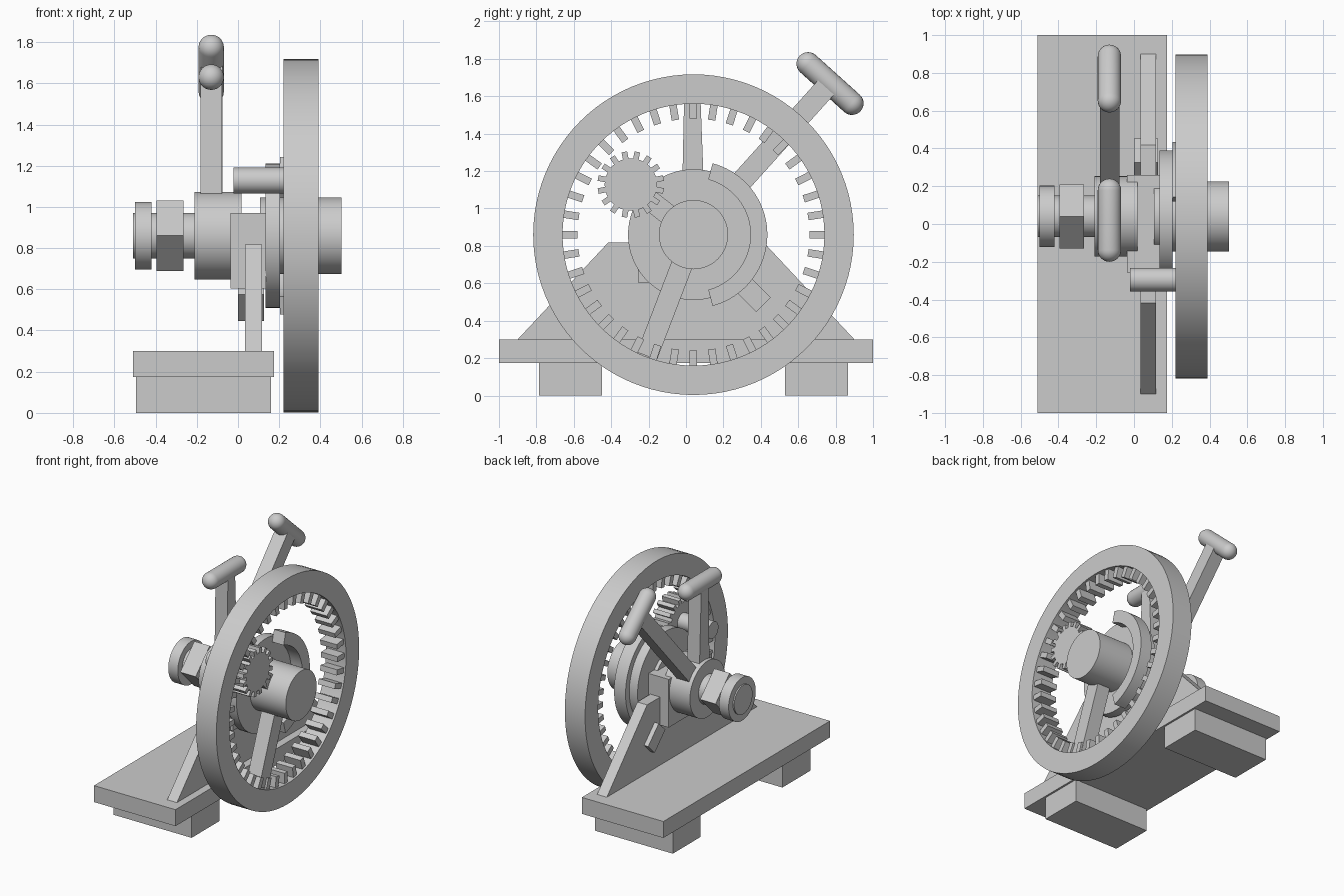
import bpy, bmesh
from math import cos, sin, pi, radians
from mathutils import Matrix, Vector

if "Cube" in bpy.data.objects:
    bpy.data.objects.remove(bpy.data.objects["Cube"])

grey = bpy.data.materials.new("plain grey")
grey.use_nodes = True
grey.diffuse_color = (0.6, 0.6, 0.6, 1)
grey.node_tree.nodes["Principled BSDF"].inputs["Base Color"].default_value = (0.6, 0.6, 0.6, 1)

AXIS = (0.04, 0.86)        # y, z of the main shaft
PINION = (-0.295, 1.128)   # y, z of the small gear


def finish(name, bm):
    bmesh.ops.recalc_face_normals(bm, faces=bm.faces)
    mesh = bpy.data.meshes.new(name)
    bm.to_mesh(mesh)
    bm.free()
    mesh.shade_smooth()
    mesh.set_sharp_from_angle(angle=radians(30))
    mesh.materials.append(grey)
    obj = bpy.data.objects.new(name, mesh)
    bpy.context.collection.objects.link(obj)
    return obj


def prism(name, outlines, x0, x1):
    """Extrude one or more (y, z) outlines along x."""
    bm = bmesh.new()
    for outline in outlines:
        face = bm.faces.new([bm.verts.new((x0, y, z)) for y, z in outline])
        side = bmesh.ops.extrude_face_region(bm, geom=[face], use_keep_orig=True)
        verts = [v for v in side["geom"] if isinstance(v, bmesh.types.BMVert)]
        bmesh.ops.translate(bm, verts=verts, vec=(x1 - x0, 0, 0))
    return finish(name, bm)


def polar(angle, r, across=0, centre=AXIS):
    a = radians(angle)
    return (centre[0] + r * cos(a) - across * sin(a),
            centre[1] + r * sin(a) + across * cos(a))


def arc(r, start, end, steps, centre=AXIS):
    return [polar(start + (end - start) * i / steps, r, 0, centre) for i in range(steps + 1)]


def circle(r, n=64, centre=AXIS):
    return arc(r, 0, 360, n, centre)[:-1]


def bar(angle, r0, r1, w0, w1=None, centre=AXIS):
    w1 = w1 or w0
    return [polar(angle, r0, -w0 / 2, centre), polar(angle, r1, -w1 / 2, centre),
            polar(angle, r1, w1 / 2, centre), polar(angle, r0, w0 / 2, centre)]


def rect(y0, y1, z0, z1):
    return [(y0, z0), (y1, z0), (y1, z1), (y0, z1)]


def lathe(name, profile, closed, matrix, steps):
    """Spin an (radius, height) profile about z, then place it."""
    bm = bmesh.new()
    verts = [bm.verts.new((r, 0, h)) for r, h in profile]
    edges = [bm.edges.new(pair) for pair in zip(verts, verts[1:])]
    if closed:
        edges.append(bm.edges.new((verts[-1], verts[0])))
    bmesh.ops.spin(bm, geom=verts + edges, axis=(0, 0, 1), cent=(0, 0, 0),
                   angle=2 * pi, steps=steps)
    bmesh.ops.remove_doubles(bm, verts=bm.verts, dist=1e-4)
    bmesh.ops.transform(bm, matrix=matrix, verts=bm.verts)
    return finish(name, bm)


def grip(name, y, z, tilt, half, radius=0.062):
    """Round-ended handle lying across the lever."""
    caps = [i * pi / 16 for i in range(9)]
    top = [(radius * sin(a), half + radius * cos(a)) for a in caps]
    profile = top + [(r, -h) for r, h in reversed(top)]
    place = Matrix.Translation((-0.13, y, z)) @ Matrix.Rotation(radians(tilt), 4, 'X')
    return lathe(name, profile, False, place, 24)


# Base and feet
prism("base_plate", [rect(-1, 1, 0.175, 0.30)], -0.51, 0.175)
prism("front_foot", [rect(-0.785, -0.45, 0, 0.175)], -0.495, 0.16)
prism("back_foot", [rect(0.53, 0.865, 0, 0.175)], -0.495, 0.16)

# Upright support, bearing block and cross peg
prism("support_plate", [[(-0.9, 0.3), (0.9, 0.3), (0.417, 0.817), (-0.417, 0.817)]], 0.035, 0.117)
prism("bearing_block", [rect(-0.257, 0.26, 0.604, 0.97)], -0.037, 0.137)
prism("support_peg", [bar(-45, 0.35, 0.53, 0.11)], 0, 0.127)

# Parts along the main shaft
prism("thin_shaft", [circle(0.11)], -0.51, -0.2)
prism("end_collar", [circle(0.163)], -0.5, -0.42)
prism("square_nut", [circle(0.17, 4)], -0.395, -0.265)
prism("lever_hub", [circle(0.213)], -0.21, 0.018)
prism("main_shaft", [circle(0.185)], 0.107, 0.503)
prism("backing_disc", [circle(0.35)], 0.134, 0.204)
prism("curved_guard", [arc(0.395, -75, 75, 40) + arc(0.305, 75, -75, 40)], 0.2035, 0.3)

# Ring wheel with inward teeth
to_axis = Matrix.Translation((0, *AXIS)) @ Matrix.Rotation(pi / 2, 4, 'Y')
lathe("ring_wheel", [(0.70, 0.22), (0.857, 0.22), (0.857, 0.39), (0.70, 0.39)], True, to_axis, 96)
prism("ring_teeth", [bar(i * 9, 0.62, 0.71, 0.04) for i in range(40)], 0.235, 0.375)
prism("wheel_spoke", [bar(249, 0.15, 0.695, 0.115)], 0.25, 0.36)

# Small gear on its own shaft and arm
prism("pinion_arm", [bar(141.6, 0.15, 0.42, 0.11)], 0.24, 0.34)
prism("pinion_gear", [circle(0.14, 48, PINION)], 0.235, 0.375)
prism("pinion_teeth", [bar((i + 0.5) * 22.5, 0.12, 0.178, 0.03, None, PINION)
                       for i in range(16)], 0.235, 0.375)
prism("pinion_shaft", [circle(0.063, 32, PINION)], -0.022, 0.25)

# Levers with rounded grips
prism("upright_lever", [bar(90.5, 0.18, 0.77, 0.12, 0.085)], -0.182, -0.078)
grip("upright_grip", 0.02, 1.63, 90, 0.158)
prism("slanted_lever", [bar(48, 0.18, 1.08, 0.115)], -0.18, -0.076)
grip("slanted_grip", 0.77, 1.668, 48, 0.158)
